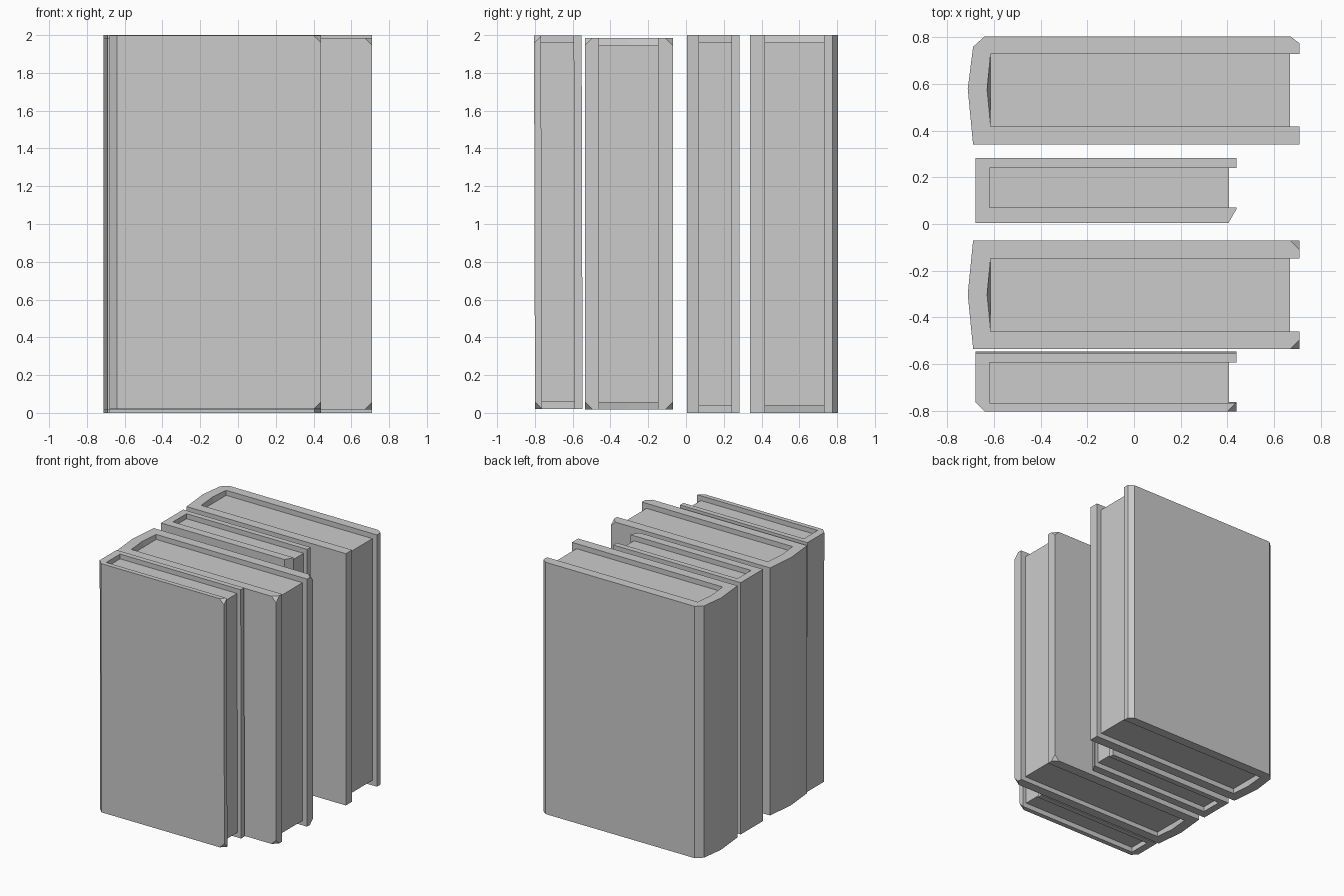
import bpy
import bmesh
import math
from mathutils import Matrix, Vector

cube = bpy.data.objects.get("Cube")
if cube:
    bpy.data.objects.remove(cube, do_unlink=True)

GREY = (0.6, 0.6, 0.6, 1)
grey = bpy.data.materials.new("plain_grey")
grey.use_nodes = True
grey.diffuse_color = GREY
grey.node_tree.nodes["Principled BSDF"].inputs["Base Color"].default_value = GREY


def book(name, outer, page_x, page_y, heights, bow=0.0, clips=(), tilt=0.0):
    """Cover outline runs from the front fore-edge round the spine to the back fore-edge.
    page_x / page_y bound the page block; heights are cover bottom, page bottom,
    page top, cover top; clips are (y side, z side) of the cut cover corners."""
    fore = outer[0][0]
    (px0, px1), (py0, py1) = page_x, page_y
    mid_y = (py0 + py1) / 2
    n = len(outer)

    # Stack the horseshoe-shaped cover section at each height
    bm = bmesh.new()
    rings = []
    for level, z in enumerate(heights):
        hollow = bow if level in (0, 3) else 0
        inner = [(fore, py1), (px1, py1), (px0, py1), (px0 - hollow, mid_y),
                 (px0, py0), (px1, py0), (fore, py0)]
        rings.append([bm.verts.new((x, y, z)) for x, y in outer + inner])

    # Walls, leaving out those hidden behind the pages
    count = n + 7
    hidden = range(n + 1, n + 5)
    for band, (low, high) in enumerate(zip(rings, rings[1:])):
        for i in range(count):
            if band == 1 and i in hidden:
                continue
            j = (i + 1) % count
            bm.faces.new((low[i], low[j], high[j], high[i]))

    # Cover rims, page block ends and page fore-edge
    bm.faces.new(rings[0])
    bm.faces.new(rings[3])
    bm.faces.new(rings[1][n + 1:n + 6])
    bm.faces.new(rings[2][n + 1:n + 6])
    bm.faces.new((rings[1][n + 1], rings[1][n + 5], rings[2][n + 5], rings[2][n + 1]))

    # Cut the cover corners diagonally
    ys = [p[1] for p in outer]
    for side, end in clips:
        corner = Vector((fore, max(ys) if side > 0 else min(ys),
                         heights[3] if end > 0 else heights[0]))
        cut = bmesh.ops.bisect_plane(
            bm, geom=bm.verts[:] + bm.edges[:] + bm.faces[:],
            plane_co=corner - Vector((0.04, 0, 0)),
            plane_no=(1, side, end), clear_outer=True)
        edges = [e for e in cut["geom_cut"] if isinstance(e, bmesh.types.BMEdge)]
        bmesh.ops.edgenet_fill(bm, edges=edges)

    # Lean the book slightly about its middle
    middle = Vector((0, mid_y, 1))
    bmesh.ops.rotate(bm, verts=bm.verts, cent=middle,
                     matrix=Matrix.Rotation(math.radians(tilt), 3, 'X'))
    bmesh.ops.recalc_face_normals(bm, faces=bm.faces)
    mesh = bpy.data.meshes.new(name)
    bm.to_mesh(mesh)
    bm.free()
    mesh.materials.append(grey)
    obj = bpy.data.objects.new(name, mesh)
    bpy.context.collection.objects.link(obj)


# Thick book at the back, with bevelled back cover
book("back_thick_book",
     [(0.71, 0.34), (-0.69, 0.34), (-0.713, 0.58), (-0.69, 0.76),
      (-0.64, 0.805), (0.67, 0.805), (0.71, 0.775)],
     (-0.615, 0.67), (0.418, 0.73), (0, 0.04, 1.96, 2), bow=0.015)

# Thin book with a slanted front fore-edge
book("back_thin_book",
     [(0.44, 0.064), (0.405, 0.005), (-0.68, 0.005), (-0.68, 0.284), (0.44, 0.284)],
     (-0.62, 0.408), (0.07, 0.24), (0, 0.04, 1.96, 2))

# Thick book with four cut corners
book("front_thick_book",
     [(0.71, -0.535), (-0.69, -0.535), (-0.713, -0.3), (-0.69, -0.07), (0.71, -0.07)],
     (-0.615, 0.67), (-0.46, -0.148), (0.018, 0.055, 1.945, 1.985), bow=0.015,
     clips=[(-1, -1), (-1, 1), (1, -1), (1, 1)])

# Thin leaning book at the front, with two cut corners
book("front_thin_book",
     [(0.44, -0.802), (-0.64, -0.802), (-0.68, -0.762), (-0.68, -0.55), (0.44, -0.55)],
     (-0.62, 0.408), (-0.765, -0.592), (0.02, 0.06, 1.96, 1.998),
     clips=[(-1, -1), (-1, 1)], tilt=0.15)
